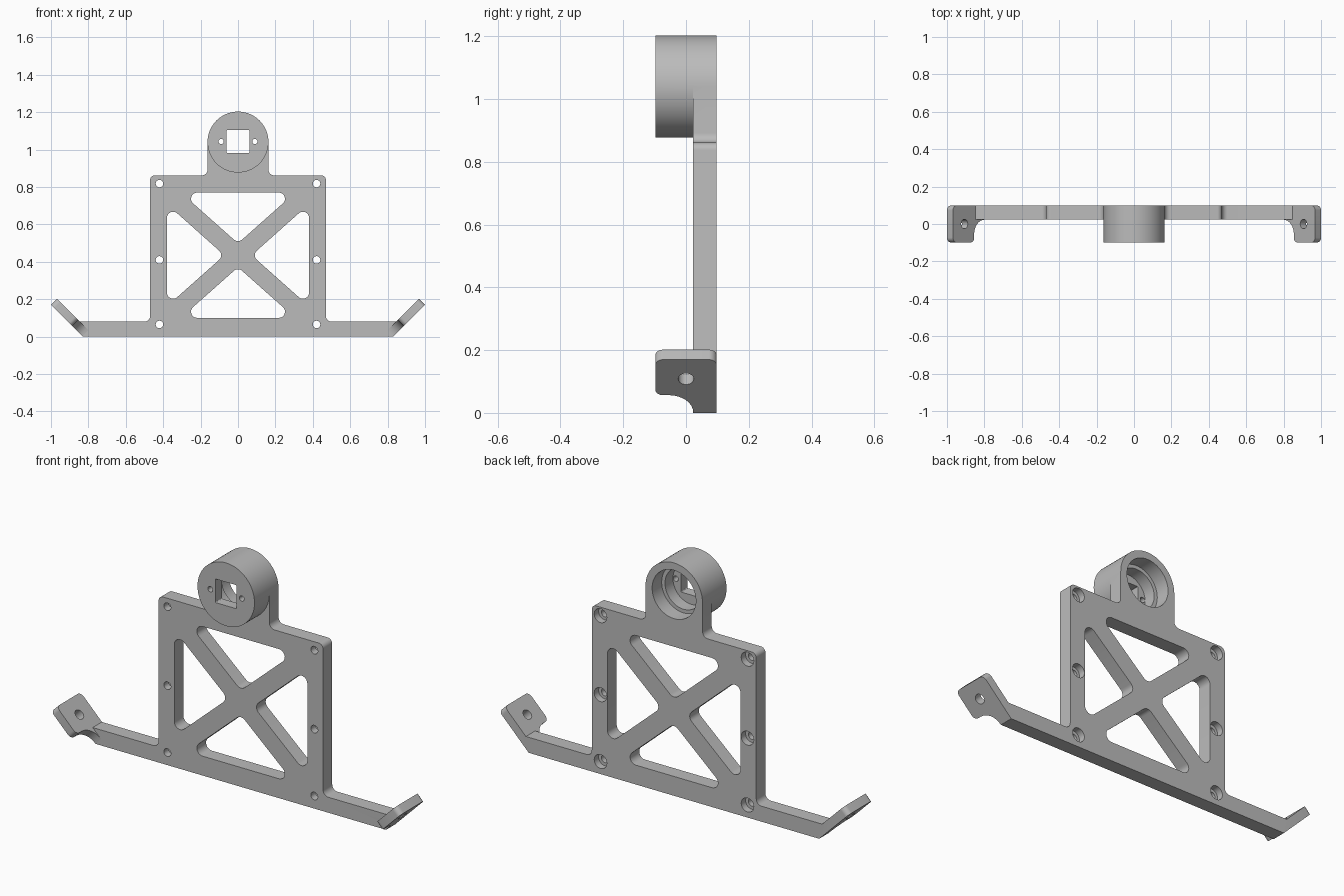
import bpy, bmesh, math
from mathutils import Matrix, Vector

cube = bpy.data.objects.get("Cube")
if cube:
    bpy.data.objects.remove(cube, do_unlink=True)

grey = bpy.data.materials.new("plain grey")
grey.use_nodes = True
grey.diffuse_color = (0.5, 0.5, 0.5, 1)
grey.node_tree.nodes["Principled BSDF"].inputs["Base Color"].default_value = grey.diffuse_color

BACK, FRONT, BOSS_FRONT = 0.098, 0.023, -0.098
BOSS_Z, BOSS_R = 1.04, 0.163


def rounded(corners, steps=8):
    """Outline from (x, y, radius) corners, each replaced by a tangent arc."""
    out = []
    for i, (x, y, r) in enumerate(corners):
        p = Vector((x, y))
        if not r:
            out.append(p)
            continue
        a = (Vector(corners[i - 1][:2]) - p).normalized()
        b = (Vector(corners[(i + 1) % len(corners)][:2]) - p).normalized()
        half = a.angle(b) / 2
        centre = p + (a + b).normalized() * (r / math.sin(half))
        start = p + a * (r / math.tan(half)) - centre
        end = p + b * (r / math.tan(half)) - centre
        sweep = start.angle_signed(end)
        for k in range(steps + 1):
            out.append(centre + Matrix.Rotation(-sweep * k / steps, 2) @ start)
    return out


def circle(x, z, r, n=32):
    return [(x + r * math.cos(math.tau * k / n), z + r * math.sin(math.tau * k / n))
            for k in range(n)]


def prism(name, outline, place):
    """Solid between two copies of an outline; place maps (a, b, end) to space."""
    bm = bmesh.new()
    rings = [[bm.verts.new(place(a, b, end)) for a, b in outline] for end in (0, 1)]
    for ring in rings:
        bm.faces.new(ring)
    n = len(outline)
    for i in range(n):
        j = (i + 1) % n
        bm.faces.new((rings[0][i], rings[0][j], rings[1][j], rings[1][i]))
    bmesh.ops.recalc_face_normals(bm, faces=bm.faces)
    mesh = bpy.data.meshes.new(name)
    bm.to_mesh(mesh)
    bm.free()
    mesh.materials.append(grey)
    ob = bpy.data.objects.new(name, mesh)
    bpy.context.collection.objects.link(ob)
    return ob


def upright(name, outline, y0, y1):
    return prism(name, outline, lambda a, b, end: (a, y1 if end else y0, b))


def tilted(name, outline, side, t0, t1):
    """Slab leaning outwards at 45 degrees from the end of an arm."""
    s = math.sqrt(0.5)

    def place(u, y, end):
        t = t1 if end else t0
        return (side * (0.83 + s * (u - t)), y, s * (u + t))
    return prism(name, outline, place)


# Plate outline: arms, frame and neck, mirrored about the middle
half_outline = [(0.829, 0, 0), (0.85, 0.08, 0), (0.47, 0.08, 0.03), (0.47, 0.862, 0.025),
                (BOSS_R, 0.862, 0.03), (BOSS_R, BOSS_Z, 0)]
outline = half_outline + [(-x, z, r) for x, z, r in reversed(half_outline)]
bracket = upright("bracket_frame", rounded(outline), FRONT, BACK)

# Round boss and angled end tabs
adds = [upright("round_boss", circle(0, BOSS_Z, BOSS_R, 64), BOSS_FRONT, BACK)]
tab = rounded([(0.24, BACK, 0.025), (0, BACK, 0), (0, FRONT, 0), (0.08, FRONT, 0.078),
               (0.08, BOSS_FRONT, 0.025), (0.24, BOSS_FRONT, 0.025)])
cuts = []
for side in (1, -1):
    adds.append(tilted("end_tab", tab, side, 0, 0.045))
    cuts.append(tilted("tab_hole", circle(0.153, 0, 0.025), side, -0.05, 0.1))

# Four windows leaving the crossed struts
R = 0.033
windows = [[(0, 0.499, R), (0.305, 0.77, R), (-0.305, 0.77, R)],
           [(0, 0.371, R), (0.305, 0.1, R), (-0.305, 0.1, R)]]
for s in (1, -1):
    windows.append([(s * 0.073, 0.435, R), (s * 0.38, 0.708, R), (s * 0.38, 0.162, R)])
for w in windows:
    cuts.append(upright("window", rounded(w), -0.2, 0.2))

# Screw holes, counterbored from the back
for x in (-0.42, 0.42):
    for z in (0.065, 0.41, 0.818):
        cuts.append(upright("screw_hole", circle(x, z, 0.02), -0.2, 0.2))
        cuts.append(upright("counterbore", circle(x, z, 0.036), 0.062, 0.2))

# Stepped bore in the boss, square opening and two pin holes
cuts.append(upright("bore", circle(0, BOSS_Z, 0.125, 64), 0.02, 0.2))
cuts.append(upright("inner_bore", circle(0, BOSS_Z, 0.106, 64), -0.045, 0.2))
square = [(-0.061, 0.982, 0.005), (0.061, 0.982, 0.005),
          (0.061, 1.104, 0.005), (-0.061, 1.104, 0.005)]
cuts.append(upright("square_opening", rounded(square, 3), -0.2, 0.2))
for x in (-0.09, 0.09):
    cuts.append(upright("pin_hole", circle(x, BOSS_Z + 0.003, 0.014, 20), -0.2, 0.2))

# Combine everything, keep the result and drop the helpers
for ob in adds + cuts:
    ob.hide_render = True
    mod = bracket.modifiers.new(ob.name, "BOOLEAN")
    mod.object = ob
    mod.solver = "EXACT"
    mod.operation = "UNION" if ob in adds else "DIFFERENCE"
bpy.context.view_layer.update()
solid = bpy.data.meshes.new_from_object(
    bracket.evaluated_get(bpy.context.evaluated_depsgraph_get()))
bracket.modifiers.clear()
bracket.data = solid
solid.materials.clear()
solid.materials.append(grey)
solid.polygons.foreach_set("material_index", [0] * len(solid.polygons))
for ob in adds + cuts:
    bpy.data.objects.remove(ob, do_unlink=True)

# Smooth the curved walls, keep edges sharp
for ob in bpy.context.selected_objects:
    ob.select_set(False)
bracket.select_set(True)
bpy.context.view_layer.objects.active = bracket
bpy.ops.object.shade_smooth_by_angle(angle=math.radians(30))
